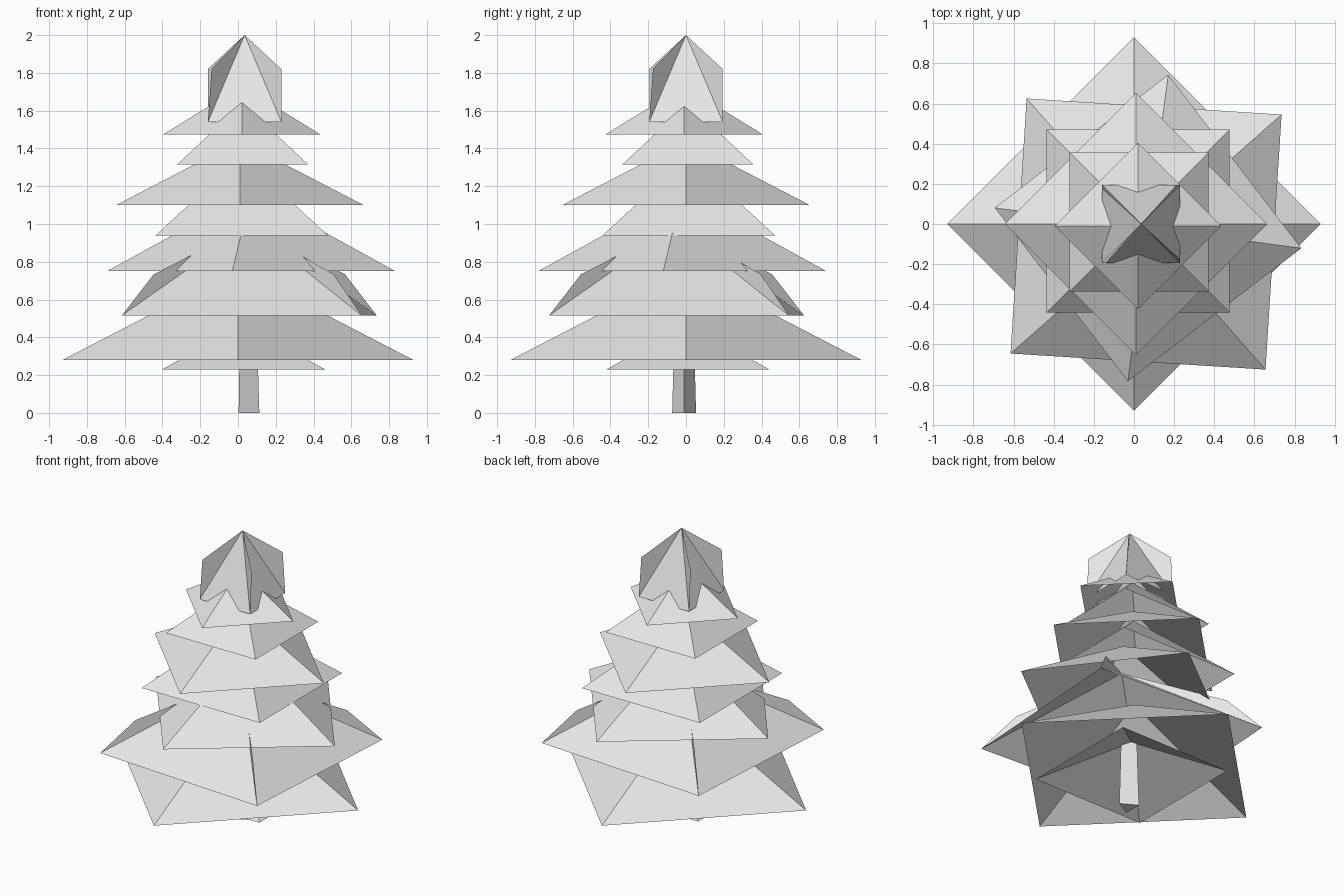
import bpy, bmesh
from math import radians, cos, sin
from mathutils import Vector

cube = bpy.data.objects.get("Cube")
if cube:
    bpy.data.objects.remove(cube)

grey = bpy.data.materials.new("pale_grey")
grey.use_nodes = True
grey.diffuse_color = (0.8, 0.8, 0.8, 1)
grey.node_tree.nodes["Principled BSDF"].inputs["Base Color"].default_value = (0.8, 0.8, 0.8, 1)


def finish(name, bm):
    mesh = bpy.data.meshes.new(name)
    bm.to_mesh(mesh)
    bm.free()
    mesh.materials.append(grey)
    obj = bpy.data.objects.new(name, mesh)
    bpy.context.collection.objects.link(obj)
    return obj


def ring(bm, centre, z, radius, angle, sides):
    """Evenly spaced vertices around a centre."""
    turns = [radians(angle + 360 * i / sides) for i in range(sides)]
    return [bm.verts.new((centre[0] + radius * cos(a), centre[1] + radius * sin(a), z))
            for a in turns]


def branch_tier(name, centre, z, top, radius, angle, fin=None):
    """Open four-sided pyramid; fin = (share of radius, share of height, twist)."""
    bm = bmesh.new()
    base = ring(bm, centre, z, radius, angle, 4)
    apex = bm.verts.new((*centre, top))
    for i in range(4):
        bm.faces.new((base[i], base[(i + 1) % 4], apex))
    if fin:
        # Upright leaf blades standing on the four ridges
        reach, lift, twist = fin
        tips = ring(bm, centre, z + lift * (top - z), radius * reach, angle + twist, 4)
        for corner, tip in zip(base, tips):
            bm.faces.new((corner, tip, apex))
    return finish(name, bm)


# Branch tiers, bottom to top
branch_tier("lowest_skirt", (0.03, 0.01), 0.23, 0.47, 0.61, 45)
branch_tier("tier_1", (0, 0), 0.28, 0.76, 0.93, 0)
branch_tier("tier_2", (0.06, -0.05), 0.515, 0.99, 0.9, 41.4, (0.75, 0.46, 0))
branch_tier("tier_3", (0.07, -0.02), 0.75, 1.17, 0.77, -7.5)
branch_tier("tier_4", (0.02, 0.015), 0.94, 1.36, 0.645, 45)
branch_tier("tier_5", (0.01, 0), 1.1, 1.44, 0.655, 0)
branch_tier("tier_6", (0.025, 0.01), 1.315, 1.64, 0.49, 45)
branch_tier("tier_7", (0.02, -0.01), 1.475, 1.73, 0.415, 0)
branch_tier("tree_top", (0.035, 0), 1.54, 2.0, 0.275, 45, (0.95, 0.61, 3))

# Three-sided tapering trunk
bm = bmesh.new()
foot = ring(bm, (0.04, -0.01), 0, 0.073, 0, 3)
head = ring(bm, (0.04, -0.01), 0.5, 0.058, 0, 3)
for i in range(3):
    j = (i + 1) % 3
    bm.faces.new((foot[i], foot[j], head[j], head[i]))
bm.faces.new(foot[::-1])
bm.faces.new(head)
finish("trunk", bm)
